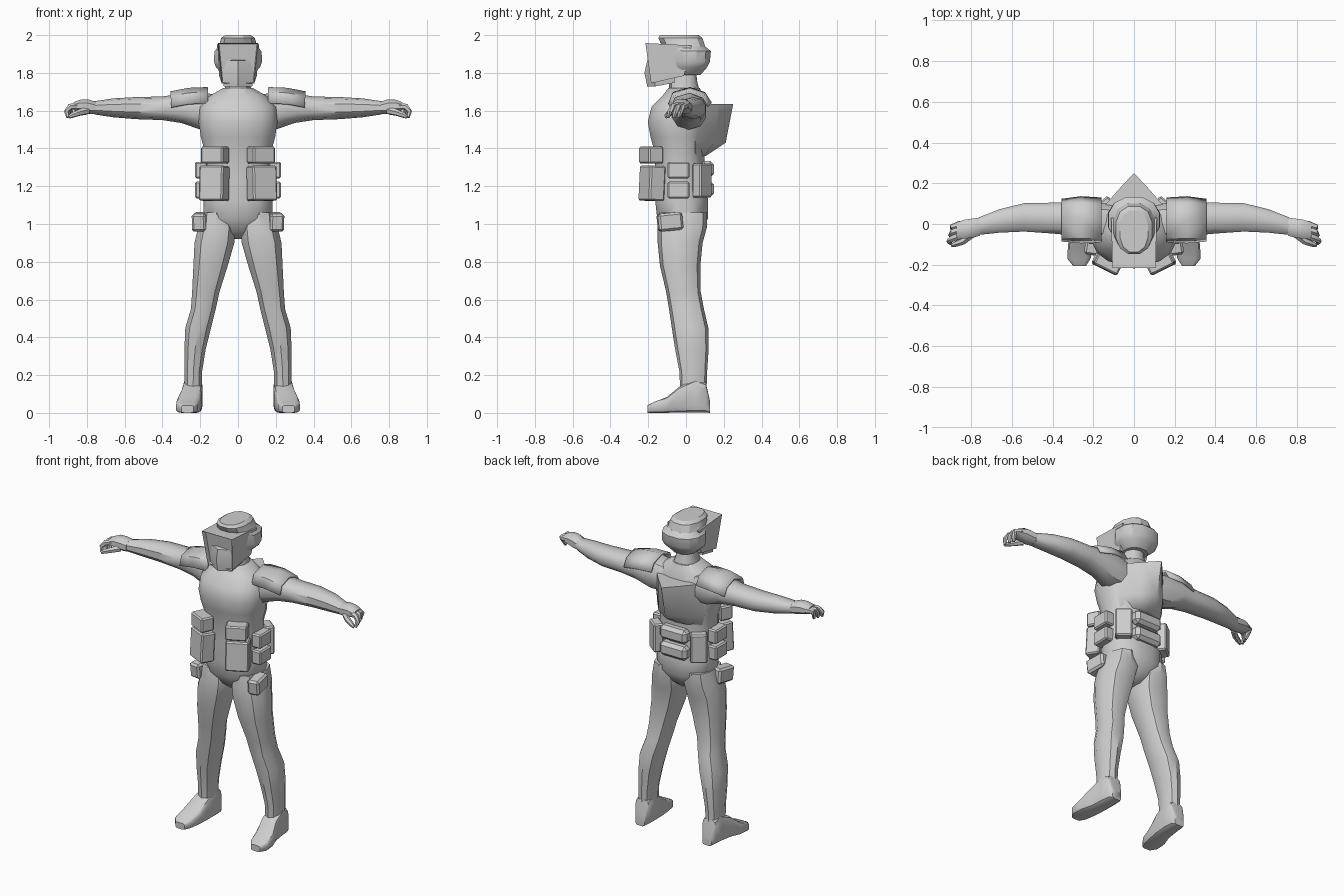
import bpy, bmesh, math
from mathutils import Vector, Matrix

if "Cube" in bpy.data.objects:
    bpy.data.objects.remove(bpy.data.objects["Cube"])

grey = bpy.data.materials.new("light_grey")
grey.diffuse_color = (0.62, 0.62, 0.62, 1)
grey.use_nodes = True
grey.node_tree.nodes["Principled BSDF"].inputs["Base Color"].default_value = grey.diffuse_color


def finish(name, bm, mirror=False, angle=40):
    bmesh.ops.recalc_face_normals(bm, faces=bm.faces)
    me = bpy.data.meshes.new(name)
    bm.to_mesh(me)
    bm.free()
    me.materials.append(grey)
    for p in me.polygons:
        p.use_smooth = True
    me.set_sharp_from_angle(angle=math.radians(angle))
    ob = bpy.data.objects.new(name, me)
    bpy.context.collection.objects.link(ob)
    if mirror:
        ob.modifiers.new("mirror", 'MIRROR').use_mirror_merge = False
    return ob


def skin(name, rings, mirror=False, angle=40, closed=True):
    """Bridge a series of equally sized point loops."""
    bm = bmesh.new()
    vs = [[bm.verts.new(p) for p in r] for r in rings]
    n = len(vs[0])
    for a, b in zip(vs, vs[1:]):
        for i in range(n if closed else n - 1):
            j = (i + 1) % n
            bm.faces.new((a[i], a[j], b[j], b[i]))
    if closed:
        bm.faces.new(vs[0])
        bm.faces.new(vs[-1])
    return finish(name, bm, mirror, angle)


def loft(name, axis, secs, mirror=False, n=12, power=0.85, angle=40):
    """Sections (pos, a0, a1, b0, b1): rounded loops across one axis."""
    rings = []
    for pos, a0, a1, b0, b1 in secs:
        ring = []
        for k in range(n):
            t = 2 * math.pi * (k + 0.5) / n
            c, s = math.cos(t), math.sin(t)
            a = (a0 + a1) / 2 + (a1 - a0) / 2 * math.copysign(abs(c) ** power, c)
            b = (b0 + b1) / 2 + (b1 - b0) / 2 * math.copysign(abs(s) ** power, s)
            ring.append({'x': (pos, a, b), 'y': (a, pos, b), 'z': (a, b, pos)}[axis])
        rings.append(ring)
    return skin(name, rings, mirror, angle)


def tube(name, pts, radii, n=6):
    """Tapered finger along a path."""
    pts = [Vector(p) for p in pts]
    rings = []
    for i, p in enumerate(pts):
        d = pts[min(i + 1, len(pts) - 1)] - pts[max(i - 1, 0)]
        u = d.cross(Vector((0, 1, 0.3))).normalized()
        v = d.cross(u).normalized()
        rings.append([p + radii[i] * (u * math.cos(2 * math.pi * k / n) + v * math.sin(2 * math.pi * k / n))
                      for k in range(n)])
    return skin(name, rings, True, 50)


def pouch(name, center, size, turn=0, tilt=0, mirror=True, bevel=0.008):
    bm = bmesh.new()
    m = (Matrix.Translation(center) @ Matrix.Rotation(math.radians(turn), 4, 'Z')
         @ Matrix.Rotation(math.radians(tilt), 4, 'X') @ Matrix.Diagonal((*size, 1)))
    bmesh.ops.create_cube(bm, size=1, matrix=m)
    bmesh.ops.bevel(bm, geom=bm.edges[:], offset=bevel, segments=1, affect='EDGES')
    return finish(name, bm, mirror, 30)


# Body: torso and neck
loft("torso", 'z', [(z, -w, w, f, b) for z, w, f, b in (
    (0.92, .04, -.06, .03), (0.96, .11, -.11, .08), (1.03, .185, -.155, .12), (1.12, .185, -.165, .12),
    (1.25, .18, -.165, .10), (1.38, .178, -.168, .10), (1.46, .20, -.19, .11), (1.54, .212, -.205, .115),
    (1.62, .205, -.185, .11), (1.68, .15, -.125, .09), (1.72, .08, -.095, .075))], n=16)
loft("neck", 'z', [(1.68, -.085, .085, -.09, .08), (1.75, -.062, .062, -.09, .06),
                   (1.83, -.06, .06, -.10, .05)], n=10)

# Back hump, pointed in plan with a flat top
skin("back_pack", [[(x, y, z) for x, y in ((-w, .05), (-m, ym), (0, yc), (m, ym), (w, .05), (0, 0))]
                   for z, w, m, ym, yc in ((1.36, .15, .07, .095, .105), (1.43, .17, .09, .15, .21),
                                           (1.635, .18, .075, .17, .25))], angle=50)

# Arms
loft("arm", 'x', [(.10, -.08, .10, 1.50, 1.68), (.20, -.08, .11, 1.50, 1.70), (.30, -.06, .11, 1.535, 1.69),
                  (.40, -.05, .108, 1.55, 1.675), (.54, -.04, .105, 1.555, 1.672),
                  (.66, -.045, .075, 1.565, 1.665), (.76, -.055, .035, 1.58, 1.65)], True, 10)
loft("hand", 'x', [(.755, -.06, .035, 1.58, 1.65), (.79, -.07, .03, 1.58, 1.662), (.83, -.075, .025, 1.59, 1.662),
                   (.872, -.075, .01, 1.60, 1.645)], True, 8)
for i, y in enumerate((-.055, -.025, .0)):
    tube(f"finger_{i + 1}", [(.85, y, 1.625), (.89, y - .015, 1.62), (.908 - i * .01, y - .03, 1.595),
                             (.90 - i * .01, y - .04, 1.565)], [.018, .017, .014, .009])
tube("thumb", [(.80, -.05, 1.60), (.84, -.085, 1.59), (.88, -.10, 1.575), (.895, -.105, 1.565)],
     [.022, .018, .014, .008])

# Shoulder plates
pad = skin("shoulder_plate", [[(x, y * k, z - dz) for y, z in (
    (-.085, 1.635), (-.065, 1.69), (.02, 1.715), (.095, 1.69), (.125, 1.64))]
    for x, k, dz in ((.16, 1.0, -.004), (.26, 1.05, .0), (.355, .95, .018))], True, 50, False)
sol = pad.modifiers.new("thickness", 'SOLIDIFY')
sol.thickness = .012
sol.offset = 0

# Legs and boots
loft("leg", 'z', [(1.06, .04, .19, -.14, .11), (.98, .01, .215, -.15, .11), (.90, .015, .235, -.15, .088),
                  (.78, .05, .24, -.138, .076), (.64, .095, .246, -.105, .078), (.55, .115, .252, -.09, .095),
                  (.45, .14, .282, -.075, .118), (.34, .168, .286, -.058, .12), (.22, .188, .285, -.035, .112),
                  (.10, .19, .285, -.03, .108)], True, 10)
loft("boot", 'y', [(-.205, .235, .30, 0, .04), (-.17, .212, .328, 0, .058), (-.10, .198, .325, 0, .085),
                   (-.035, .19, .302, 0, .14), (.05, .186, .292, 0, .18), (.105, .19, .285, 0, .16),
                   (.128, .205, .27, 0, .06)], True, 12, .45)

# Helmet shell with side bulges
loft("helmet", 'z', [(z, -w, w, f, b) for z, w, f, b in (
    (1.79, .075, -.08, .08), (1.83, .12, -.09, .115), (1.86, .132, -.09, .13), (1.915, .128, -.10, .135),
    (1.94, .105, -.13, .105), (1.985, .092, -.15, .09), (2.0, .07, -.14, .07))], n=12, angle=30)

# Visor hood: tapered block with a recessed front
bm = bmesh.new()
loops = [[bm.verts.new((s * w, y, z)) for s, w, y, z in (
    (-1, a, yt, zt), (1, a, yt, zt), (1, b, yb, zb), (-1, b, yb, zb))]
    for a, yt, zt, b, yb, zb in ((.106, -.215, 1.958, .086, -.185, 1.745), (.112, .03, 1.945, .10, -.01, 1.785))]
front = bm.faces.new(loops[0])
bm.faces.new(loops[1])
for i in range(4):
    bm.faces.new((loops[0][i], loops[0][i - 1], loops[1][i - 1], loops[1][i]))
bmesh.ops.recalc_face_normals(bm, faces=bm.faces)
bmesh.ops.inset_region(bm, faces=[front], thickness=.008)
bmesh.ops.translate(bm, verts=front.verts, vec=(0, .025, 0))
finish("visor_hood", bm, angle=30)

# Jaw guard with a central ridge
skin("jaw_guard", [[(-w, -.165, z), (0, r, z), (w, -.165, z), (w, -.06, z + .02), (-w, -.06, z + .02)]
                   for z, w, r in ((1.728, .075, -.205), (1.80, .088, -.22), (1.865, .085, -.205))], angle=25)

# Pouches around the waist and hips
pouch("front_upper_pouch", (.122, -.185, 1.365), (.13, .085, .09), 26)
pouch("front_lower_pouch", (.126, -.18, 1.215), (.14, .09, .185), 26, -3)
for label, z in (("upper", 1.285), ("lower", 1.18)):
    pouch(f"side_{label}_pouch", (.195, -.04, z), (.065, .115, .088))
    pouch(f"back_{label}_pouch", (0, .112, z + .005), (.19, .07, .088), mirror=False, bevel=.02)
pouch("rear_side_pouch", (.15, .085, 1.23), (.10, .06, .18), -38)
pouch("hip_pouch", (.2, -.085, 1.012), (.075, .13, .095), 8, 6, bevel=.012)
